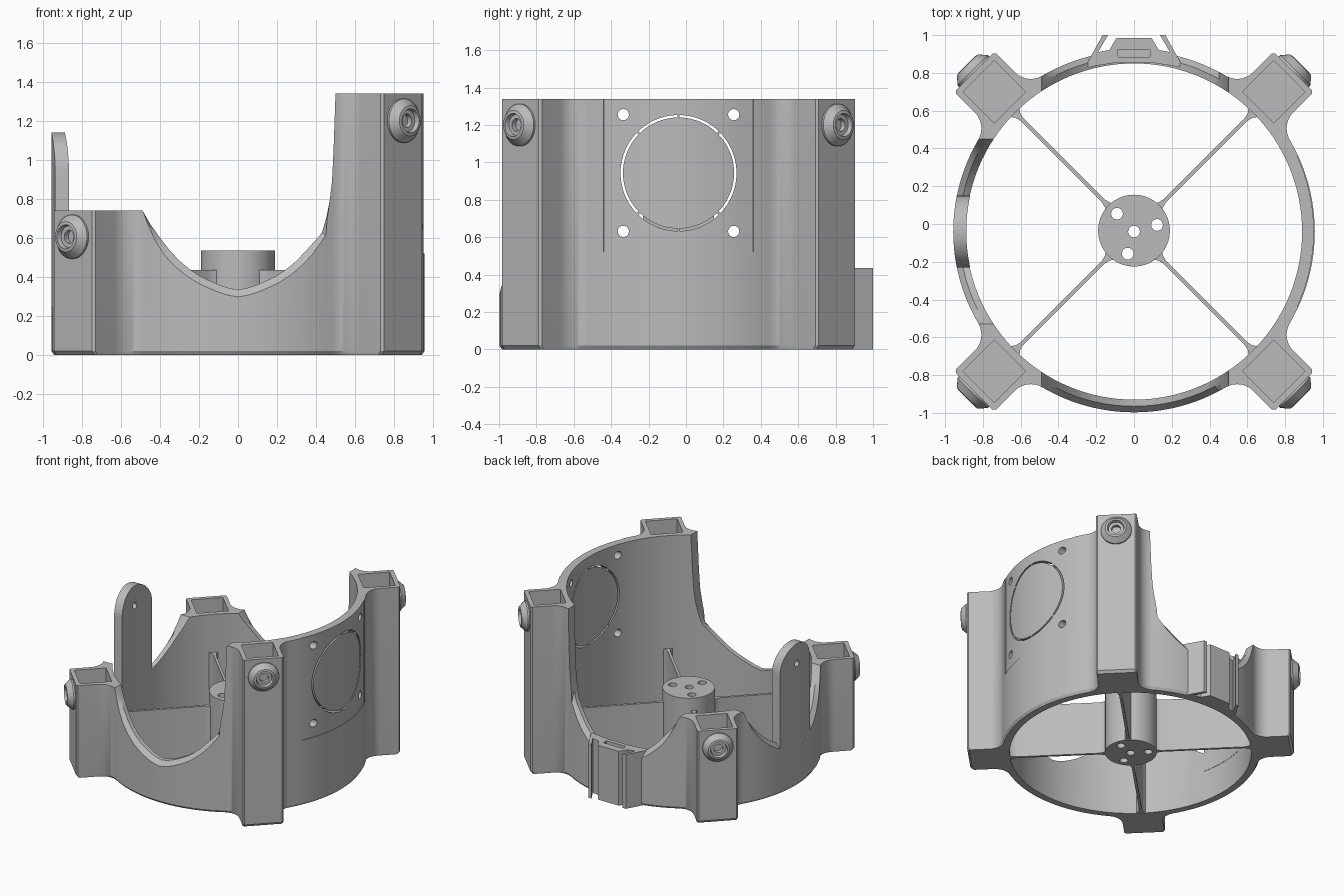
import bpy, bmesh
from math import sin, cos, pi, radians, sqrt, atan2, asin
from mathutils import Vector, Matrix

if "Cube" in bpy.data.objects:
    bpy.data.objects.remove(bpy.data.objects["Cube"])

grey = bpy.data.materials.new("plain_grey")
grey.use_nodes = True
grey.diffuse_color = (0.5, 0.5, 0.5, 1)
grey.node_tree.nodes["Principled BSDF"].inputs["Base Color"].default_value = (0.5, 0.5, 0.5, 1)

YC = -0.04              # centre of the ring in y
R_OUT, R_IN = 0.957, 0.89
POST_U, POST_H = 1.046, 0.15   # post distance along the diagonal, half side
TALL, SHORT = 1.34, 0.74


def loft(name, groups):
    """Solid through equal loops; groups is a list of loop stacks."""
    bm = bmesh.new()
    for loops in groups:
        rows = [[bm.verts.new(p) for p in loop] for loop in loops]
        n = len(rows[0])
        for a, b in zip(rows, rows[1:]):
            for i in range(n):
                bm.faces.new((a[i], a[(i + 1) % n], b[(i + 1) % n], b[i]))
        bm.faces.new(rows[0][::-1])
        bm.faces.new(rows[-1])
    bmesh.ops.recalc_face_normals(bm, faces=bm.faces)
    mesh = bpy.data.meshes.new(name)
    bm.to_mesh(mesh)
    bm.free()
    mesh.materials.append(grey)
    obj = bpy.data.objects.new(name, mesh)
    bpy.context.collection.objects.link(obj)
    return obj


def circle(r, n, cx=0, cy=0):
    return [(cx + r * cos(2 * pi * i / n), cy + r * sin(2 * pi * i / n)) for i in range(n)]


def stack(outline, z0, z1):
    return [[(x, y, z) for x, y in outline] for z in (z0, z1)]


def along_x(outline, x0, x1):
    return [[(x, y, z) for y, z in outline] for x in (x0, x1)]


def boolean(obj, cutter, op='DIFFERENCE'):
    cutter.hide_render = True
    mod = obj.modifiers.new("cut", 'BOOLEAN')
    mod.operation, mod.object, mod.solver = op, cutter, 'EXACT'
    bpy.ops.object.select_all(action='DESELECT')
    bpy.context.view_layer.objects.active = obj
    obj.select_set(True)
    bpy.ops.object.modifier_apply(modifier=mod.name)
    bpy.data.objects.remove(cutter)


def diagonal(k, u, v):
    """Point in the frame of post k (u outward, v across), ring centre at the origin."""
    a = pi / 4 + k * pi / 2
    return (u * cos(a) - v * sin(a), u * sin(a) + v * cos(a))


# Footprint: ring with four filleted square posts
def footprint():
    f, c = 0.12, 0.012
    v = POST_H + f
    u = sqrt((R_OUT + f) ** 2 - v * v)
    ang = atan2(v, u)
    end = POST_U + POST_H
    upper = [(end, POST_H - c), (end - c, POST_H)]
    for i in range(11):
        t = 1.5 * pi + (ang - pi / 2) * i / 10
        upper.append((u + f * cos(t), v + f * sin(t)))
    local = [(a, -b) for a, b in reversed(upper)] + upper
    for i in range(1, 24):
        t = ang + (pi / 2 - 2 * ang) * i / 24
        local.append((R_OUT * cos(t), R_OUT * sin(t)))
    return [diagonal(k, a, b) for k in range(4) for a, b in local]


plan = footprint()
body = loft("ring_body", [[[(x * s, y * s + YC, z) for x, y in plan]
                           for s, z in ((0.986, 0), (1, 0.02), (1, TALL))]])
boolean(body, loft("bore", [stack(circle(R_IN, 128, 0, YC), -1, 3)]))


# Valley cutters with a bevelled outer rim
def valley(name, profile, closing, layers, place):
    n = len(profile)
    loops = []
    for side, r, bevel in layers:
        loop = []
        for i, (a, z) in enumerate(profile):
            p, q = profile[max(i - 1, 0)], profile[min(i + 1, n - 1)]
            t = Vector((q[0] - p[0], q[1] - p[1])).normalized()
            w = bevel * max(0, min(1, (0.72 - z) / 0.15))
            loop.append((a - t.y * w, z + t.x * w))
        loop += closing
        pts = []
        for a, z in loop:
            d = r if r > 1.5 or r < 0.5 else sqrt(max(r * r - a * a, (0.3 * r) ** 2))
            pts.append(place(a, side * d, z))
        loops.append(pts)
    return loft(name, [loops])


left_half = [(-0.49, 0.74), (-0.45, 0.67), (-0.4, 0.6), (-0.35, 0.535), (-0.3, 0.482), (-0.25, 0.44),
             (-0.2, 0.407), (-0.15, 0.382), (-0.1, 0.36), (-0.05, 0.343), (0, 0.333)]
right_half = [(-a, z) for a, z in left_half[-2:2:-1]]
tall_side = right_half + [(0.43, 0.625), (0.452, 0.7), (0.47, 0.79), (0.482, 0.89), (0.49, 1.05), (0.5, TALL)]
half = [(1, 0.925, 0), (1, 0.96, -0.04), (1, 2, -0.04)]
both = [(-s, r, b) for s, r, b in reversed(half)] + half
boolean(body, valley("front_back_cut", left_half + tall_side,
                     [(0.505, 2), (-2, 2), (-2, SHORT)], both,
                     lambda a, d, z: (a, d + YC, z)))
sym = left_half + [(-a, z) for a, z in left_half[-2::-1]]
boolean(body, valley("side_cut", sym, [(0.52, 0.85), (-0.52, 0.85)], [(1, 0.3, 0)] + half,
                     lambda a, d, z: (-d, a + YC, z)))

# Square sockets in the posts
sockets = []
for k in range(4):
    h = 0.117
    sq = [diagonal(k, POST_U + a * h, b * h) for a, b in ((-1, -1), (1, -1), (1, 1), (-1, 1))]
    sockets.append(stack([(x, y + YC) for x, y in sq], 0.06, 2))
boolean(body, loft("sockets", sockets))

# Tall wall: shallow outer recess, round slot with bridges, four holes
span = asin(0.4 / R_OUT)
steps = [span * (i / 12 - 1) for i in range(25)]
arc = [(0.952 * cos(t), 0.952 * sin(t) + YC) for t in steps]
arc += [(1.2 * cos(t), 1.2 * sin(t) + YC) for t in reversed(steps)]
boolean(body, loft("panel_recess", [stack(arc, 0.52, 2)]))

slots = []
marks = [45, 90, 135, 225, 270, 315, 405]
for a, b in zip(marks, marks[1:]):
    ts = [radians(a + 1.2 + (b - a - 2.4) * i / 16) for i in range(17)]
    ring = [(YC + 0.297 * cos(t), 0.943 + 0.297 * sin(t)) for t in ts]
    ring += [(YC + 0.31 * cos(t), 0.943 + 0.31 * sin(t)) for t in reversed(ts)]
    slots.append(along_x(ring, 0.6, 1.3))
for sy in (-1, 1):
    for sz in (-1, 1):
        slots.append(along_x(circle(0.03, 20, YC + sy * 0.295, 0.943 + sz * 0.312), 0.6, 1.3))
boolean(body, loft("panel_slots", slots))

# Upright tab on the low side
w, zc = 0.19, 0.95
tab_shape = [(YC - w, 0.25), (YC + w, 0.25)]
tab_shape += [(YC + w * cos(pi * i / 24), zc + w * sin(pi * i / 24)) for i in range(25)]
tab = loft("side_tab", [along_x(tab_shape, -1.3, -0.5)])
boolean(tab, loft("tab_outer", [stack(circle(R_OUT, 128, 0, YC), -1, 3)]), 'INTERSECT')
boolean(tab, loft("tab_inner", [stack(circle(R_IN - 0.002, 128, 0, YC), -1, 3)]))
boolean(tab, loft("tab_hole", [along_x(circle(0.025, 20, YC, 0.98), -1.3, -0.5)]))

# Hub with through holes
hub = loft("hub", [stack(circle(0.19, 64, 0, YC + 0.005), 0, 0.535)])
holes = [(0, YC), (-0.09, 0.055), (0.122, -0.005), (-0.033, -0.157)]
boolean(hub, loft("hub_holes", [stack(circle(0.031, 24, x, y), -1, 2) for x, y in holes]))

# Spokes with flared ends
side = [(0.17, 0.035), (0.2, 0.018), (0.23, 0.01), (0.84, 0.01), (0.87, 0.018), (0.9, 0.04)]
spoke = [(u, -v) for u, v in side] + side[::-1]
for k in range(4):
    pts = [diagonal(k, u, v) for u, v in spoke]
    loft("spoke_%d" % (k + 1), [stack([(x, y + YC) for x, y in pts], 0.004, 0.435)])

# Screw bosses on the outer faces of the posts
boss = [(0.113, -0.01), (0.113, 0.012), (0.078, 0.052), (0.062, 0.055),
        (0.056, 0.03), (0.034, 0.03), (0.034, -0.005)]
for k in range(4):
    z = 1.2 if k in (0, 3) else 0.605
    x, y = diagonal(k, POST_U + POST_H, 0)
    frame = Matrix.Translation((x, y + YC, z)) @ Vector((x, y, 0)).to_track_quat('Z', 'Y').to_matrix().to_4x4()
    loft("screw_boss_%d" % (k + 1),
         [[[frame @ Vector((a, b, h)) for a, b in circle(r, 32)] for r, h in boss]])

# Rear clip with two prongs and a centre block
clip_half = [(0.1, 0.853), (0.262, 0.828), (0.166, 1.0), (0.138, 1.0), (0.19, 0.91), (0.13, 0.922), (0.093, 0.985)]
clip = loft("rear_clip", [stack(clip_half + [(-x, y) for x, y in reversed(clip_half)], 0, 0.435)])
pocket = [(-0.085, 0.885), (0.085, 0.885), (0.085, 0.925), (-0.085, 0.925)]
boolean(clip, loft("clip_pocket", [stack(pocket, 0.41, 0.6)]))

# Smooth shading with sharp edges kept
for obj in bpy.context.scene.objects:
    obj.select_set(obj.type == 'MESH')
bpy.context.view_layer.objects.active = body
bpy.ops.object.shade_smooth_by_angle(angle=radians(30))
